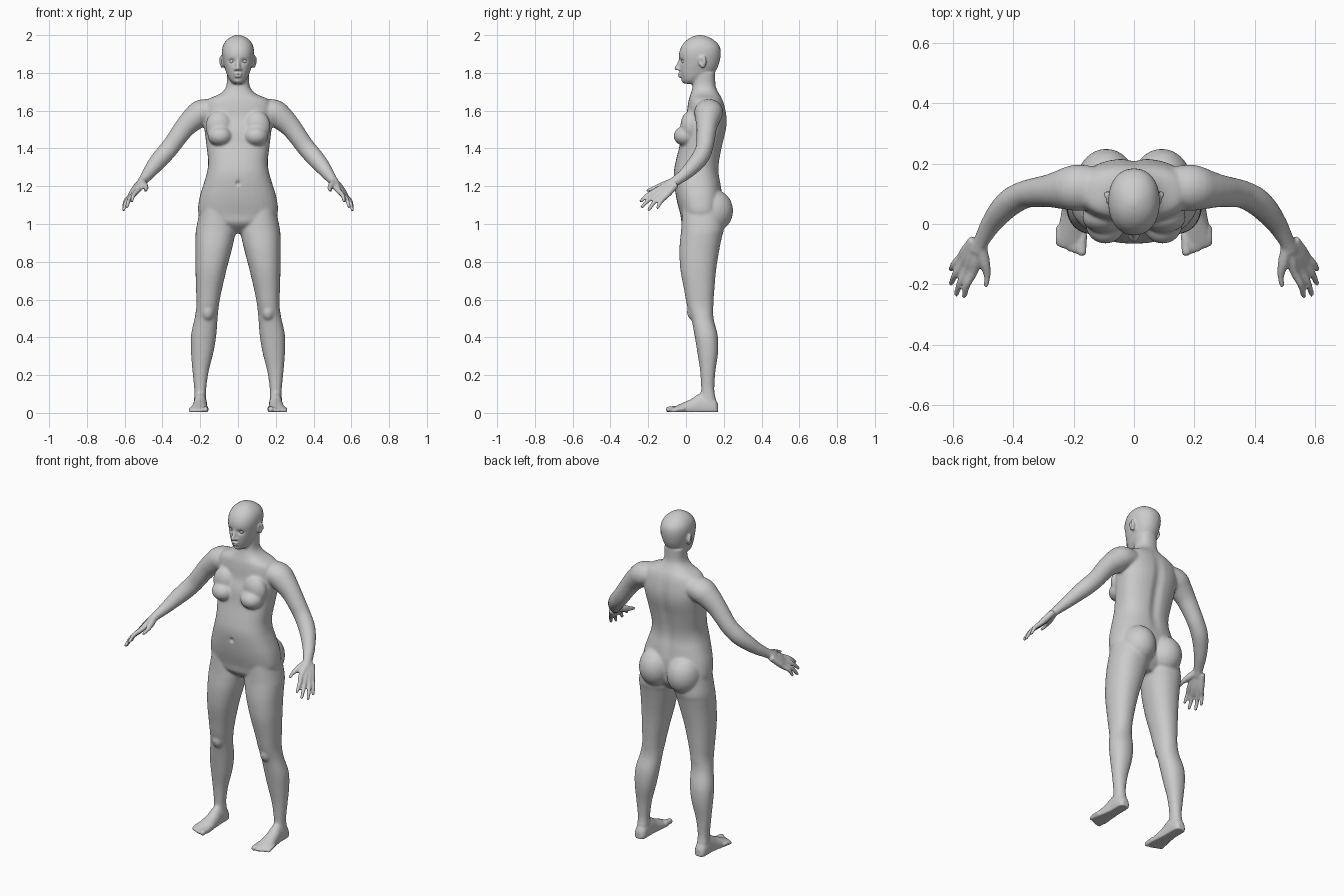
import bpy, bmesh, math
from mathutils import Vector, Matrix

bm = bmesh.new()


def refine(rows, n=4):
    """Catmull-Rom interpolation between rows of numbers."""
    out = []
    for i in range(len(rows) - 1):
        a, b, c, d = (rows[min(max(k, 0), len(rows) - 1)] for k in range(i - 1, i + 3))
        for j in range(n):
            t = j / n
            out.append([0.5 * (2 * q + (r - p) * t + (2 * p - 5 * q + 4 * r - s) * t * t
                               + (3 * q - p - 3 * r + s) * t ** 3)
                        for p, q, r, s in zip(a, b, c, d)])
    return out + [list(rows[-1])]


def oval(n=32, e=2.0):
    """Unit superellipse points."""
    pts = []
    for k in range(n):
        c, s = math.cos(2 * math.pi * k / n), math.sin(2 * math.pi * k / n)
        pts.append((math.copysign(abs(c) ** (2 / e), c), math.copysign(abs(s) ** (2 / e), s)))
    return pts


def loft(rings):
    vs = [[bm.verts.new(p) for p in ring] for ring in rings]
    for a, b in zip(vs, vs[1:]):
        for i in range(len(a)):
            j = (i + 1) % len(a)
            bm.faces.new((a[i], a[j], b[j], b[i]))
    bm.faces.new(vs[0][::-1])
    bm.faces.new(vs[-1])


def ball(c, r, rx=0.0):
    m = Matrix.Translation(c) @ Matrix.Rotation(rx, 4, 'X') @ Matrix.Diagonal((*r, 1))
    bmesh.ops.create_icosphere(bm, subdivisions=3, radius=1, matrix=m)


def stack(rows, s=1, e=2.2):
    """Horizontal sections: z, x low, x high, y front, y back."""
    loft([[(s * ((x0 + x1) / 2 + u * (x1 - x0) / 2), (y0 + y1) / 2 + v * (y1 - y0) / 2, z)
           for u, v in oval(32, e)] for z, x0, x1, y0, y1 in refine(rows)])


def tube(rows, s=1):
    """Limb along a path: x, y, z, radius in front view, radius in depth."""
    rows = refine(rows)
    rings = []
    for i, (x, y, z, ru, rv) in enumerate(rows):
        a, b = rows[max(i - 1, 0)], rows[min(i + 1, len(rows) - 1)]
        t = (Vector(b[:3]) - Vector(a[:3])).normalized()
        u = t.cross(Vector((0, 1, 0))).normalized()
        v = t.cross(u)
        ring = [Vector((x, y, z)) + u * (ru * c) + v * (rv * d) for c, d in oval(20)]
        rings.append([(s * p.x, p.y, p.z) for p in ring])
    loft(rings)
    x, y, z, ru, rv = rows[-1]
    ball((s * x, y, z), (min(ru, rv),) * 3)


# torso and neck: z, half width, front, back
torso = [(.95, .045, .04, .14), (1.0, .15, -.018, .18), (1.05, .208, -.03, .19),
         (1.13, .206, -.05, .195), (1.21, .183, -.062, .185), (1.27, .165, -.065, .175),
         (1.33, .158, -.055, .178), (1.42, .168, -.033, .195), (1.5, .178, -.02, .214),
         (1.56, .185, 0, .217), (1.62, .182, .008, .207), (1.66, .16, .015, .193),
         (1.69, .095, .025, .175), (1.73, .062, .035, .157), (1.8, .06, .04, .155)]
stack([(z, -w, w, f, b) for z, w, f, b in torso], e=2.4)

# head
head = [(1.742, .022, -.006, .04), (1.755, .038, -.018, .08), (1.78, .054, -.027, .13),
        (1.81, .065, -.033, .157), (1.85, .077, -.034, .175), (1.9, .085, -.037, .184),
        (1.94, .081, -.024, .178), (1.97, .064, .0, .153), (1.99, .038, .03, .118),
        (2.0, .012, .06, .085)]
stack([(z, -w, w, f, b) for z, w, f, b in head])

# nose, lips and chin
tube([(0, -.03, 1.872, .008, .008), (0, -.04, 1.845, .009, .009), (0, -.05, 1.824, .011, .011)])
ball((0, -.032, 1.794), (.021, .011, .006))
ball((0, -.031, 1.782), (.019, .011, .007))
ball((0, -.012, 1.757), (.02, .013, .012))

leg = [(1.1, .04, .195, -.02, .19), (.98, .012, .221, -.025, .2), (.93, .018, .225, -.03, .19),
       (.86, .034, .225, -.035, .176), (.76, .06, .225, -.03, .16), (.65, .086, .222, -.01, .15),
       (.57, .101, .22, .005, .145), (.5, .108, .23, .028, .146), (.41, .115, .249, .045, .168),
       (.32, .13, .249, .06, .17), (.22, .155, .241, .075, .156), (.13, .168, .232, .08, .15),
       (.08, .168, .232, .078, .156), (.03, .168, .236, .075, .165)]

arm = [(.12, .12, 1.6, .06, .07), (.19, .12, 1.59, .07, .077), (.235, .115, 1.557, .065, .067),
       (.28, .11, 1.513, .056, .055), (.32, .105, 1.46, .051, .05), (.36, .098, 1.405, .049, .046),
       (.403, .077, 1.355, .048, .046), (.44, .043, 1.312, .043, .042),
       (.475, -.003, 1.266, .034, .034), (.503, -.052, 1.23, .025, .028),
       (.522, -.085, 1.207, .021, .03)]

# knuckle and tip of each finger, from index to little finger
fingers = [((.532, -.16, 1.176), (.562, -.238, 1.122)), ((.552, -.152, 1.157), (.588, -.232, 1.092)),
           ((.567, -.133, 1.147), (.605, -.196, 1.076)), ((.574, -.111, 1.143), (.606, -.15, 1.086))]

# foot along y: y, centre x, half width, height
foot = [(.17, .2, .018, .045), (.155, .2, .032, .075), (.12, .2, .036, .105), (.075, .2, .036, .105),
        (.03, .202, .04, .075), (-.02, .205, .047, .052), (-.055, .207, .05, .036),
        (-.075, .208, .045, .026)]

for s in (1, -1):
    stack(leg, s)
    tube(arm, s)
    # hand: each finger runs from the wrist through its knuckle
    for i, (k, t) in enumerate(fingers):
        w = Vector((.512 + .006 * i, -.072 + .006 * i, 1.22 - .004 * i))
        k, t = Vector(k), Vector(t)
        mid = k.lerp(t, .5) + Vector((.006, -.003, .005))
        tube([(*w, .018, .018), (*w.lerp(k, .6), .018, .018), (*k, .0145, .0145),
              (*mid, .0115, .0115), (*t, .0085, .0085)], s)
    # thumb
    tube([(.508, -.07, 1.222, .02, .02), (.495, -.125, 1.204, .019, .019),
          (.486, -.168, 1.19, .013, .013), (.49, -.203, 1.177, .0095, .0095)], s)
    # foot and toes
    loft([[(s * (x + u * w), y, max(.004, h * (.35 + .65 * v))) for u, v in oval(28)]
          for y, x, w, h in refine(foot)])
    for i in range(5):
        r = .016 if i == 0 else .0115 - .0006 * i
        x, y = .173 + .0185 * i + (.004 if i else 0), -.091 + .0035 * i * i ** .5
        tube([(s * (x - .002), y + .055, .022, r, r), (s * x, y + .02, .02, r, r),
              (s * x, y, r + .002, r, r)])
    # breast, buttock and knee
    ball((s * .095, 0, 1.466), (.066, .066, .054))
    ball((s * .1, .022, 1.515), (.072, .052, .085))
    ball((s * .092, .142, 1.07), (.098, .108, .115))
    ball((s * .16, .045, .535), (.035, .04, .05))
    # ear and nostril wing
    ball((s * .085, .085, 1.858), (.012, .019, .033), .2)
    ball((s * .09, .098, 1.866), (.011, .009, .026), .2)
    ball((s * .012, -.038, 1.82), (.009, .011, .008))

bmesh.ops.recalc_face_normals(bm, faces=bm.faces[:])
mesh = bpy.data.meshes.new("body")
bm.to_mesh(mesh)
bm.free()
body = bpy.data.objects.new("body", mesh)
bpy.context.collection.objects.link(body)
bpy.context.view_layer.objects.active = body
body.select_set(True)

# fuse all parts into one skin
mod = body.modifiers.new("fuse", 'REMESH')
mod.mode = 'VOXEL'
mod.voxel_size = .006
bpy.ops.object.modifier_apply(modifier=mod.name)

# blend the joins, but spare hands, feet and face
soft = body.vertex_groups.new(name="soft")
fine = body.vertex_groups.new(name="fine")
groups = ([], [])
for v in body.data.vertices:
    detail = abs(v.co.x) > .5 or v.co.z < .09 or (v.co.z > 1.76)
    groups[detail].append(v.index)
soft.add(groups[0], 1, 'REPLACE')
fine.add(groups[1], 1, 'REPLACE')
for name, n in (("soft", 14), ("fine", 2)):
    mod = body.modifiers.new(name, 'SMOOTH')
    mod.factor, mod.iterations, mod.vertex_group = .5, n, name
    bpy.ops.object.modifier_apply(modifier=mod.name)

# press in eye sockets, mouth line, navel and ears: centre, radii, depth
dents = [((0, -.04, 1.788), (.02, .02, .003), (0, .005, 0)),
         ((0, -.065, 1.215), (.01, .03, .012), (0, .012, 0))]
for s in (1, -1):
    dents.append(((s * .032, -.028, 1.862), (.018, .03, .012), (0, .011, 0)))
    dents.append(((s * .098, .08, 1.86), (.012, .009, .016), (-s * .008, 0, 0)))
for v in body.data.vertices:
    for c, r, d in dents:
        q = sum(((v.co[k] - c[k]) / r[k]) ** 2 for k in range(3))
        if q < 8:
            v.co += Vector(d) * math.exp(-q)
    # spine furrow
    if v.co.y > .12 and 1.15 < v.co.z < 1.68:
        v.co.y -= .012 * math.exp(-(v.co.x / .028) ** 2) * math.sin(math.pi * (v.co.z - 1.15) / .53)
body.data.shade_smooth()

# eyeballs
for s, side in ((1, "left"), (-1, "right")):
    bpy.ops.mesh.primitive_uv_sphere_add(segments=24, ring_count=12, radius=.015,
                                         location=(s * .032, -.008, 1.862))
    eye = bpy.context.object
    eye.name = side + "_eye"
    eye.data.shade_smooth()
